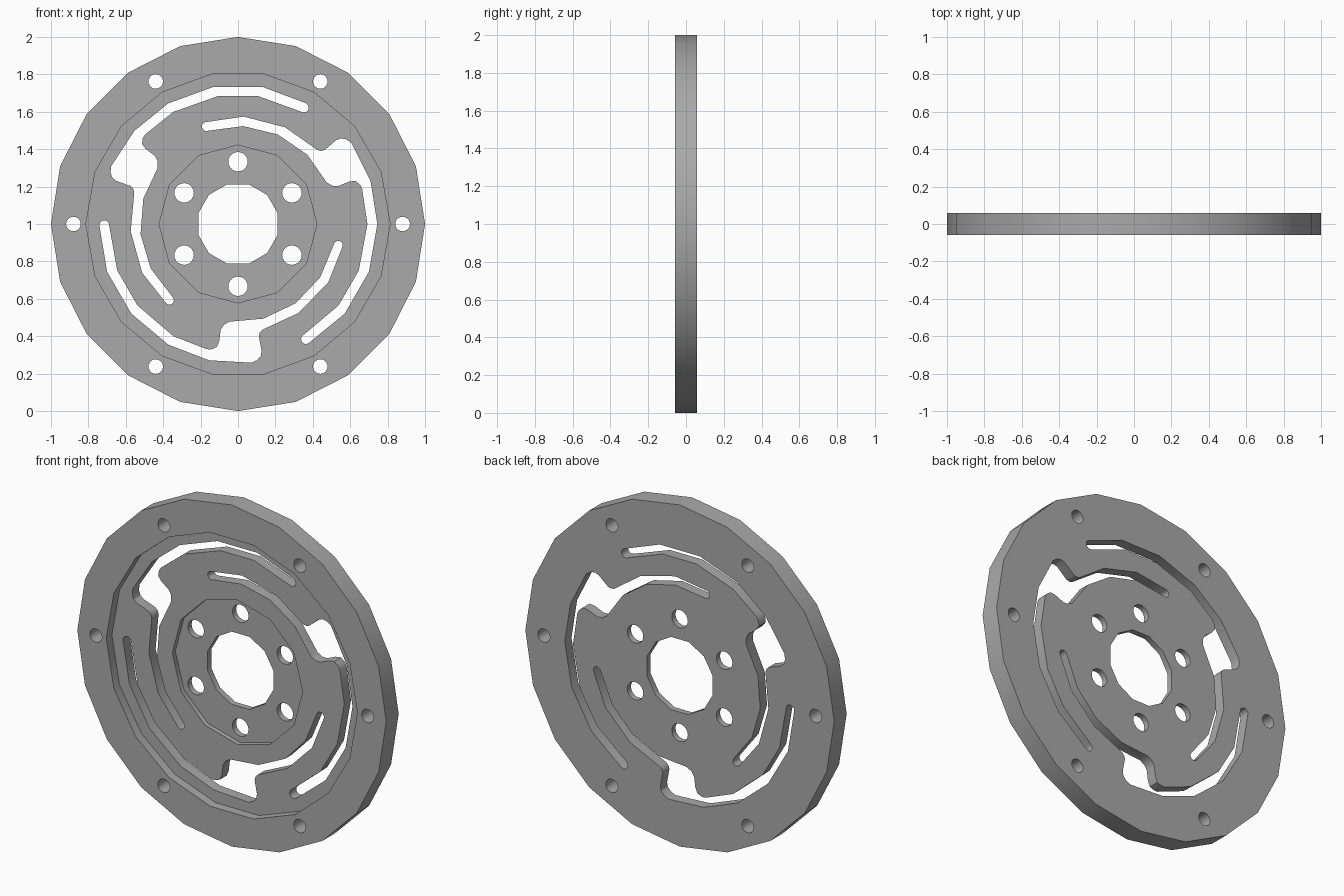
import bpy, bmesh
from math import sin, cos, radians, pi

cube = bpy.data.objects.get("Cube")
if cube:
    bpy.data.objects.remove(cube)

FRONT, BACK = -0.0575, 0.0575
WEB_FACE, HUB_FACE = -0.005, 0.023


def polar(r, deg):
    return r * cos(radians(deg)), r * sin(radians(deg))


def circle(r, sides, phase=0, centre=(0, 0)):
    pts = [polar(r, phase + 360 * i / sides) for i in range(sides)]
    return [(x + centre[0], z + centre[1]) for x, z in pts]


def prisms(name, outlines, y0, y1):
    """One object holding an extruded prism for each (x, z) outline."""
    bm = bmesh.new()
    for outline in outlines:
        verts = [bm.verts.new((x, y0, z + 1)) for x, z in outline]
        face = bm.faces.new(verts)
        ext = bmesh.ops.extrude_face_region(bm, geom=[face])["geom"]
        top = [g for g in ext if isinstance(g, bmesh.types.BMVert)]
        bmesh.ops.translate(bm, verts=top, vec=(0, y1 - y0, 0))
    bmesh.ops.recalc_face_normals(bm, faces=bm.faces)
    mesh = bpy.data.meshes.new(name)
    bm.to_mesh(mesh)
    bm.free()
    obj = bpy.data.objects.new(name, mesh)
    bpy.context.collection.objects.link(obj)
    return obj


def cut(body, cutter):
    cutter.hide_render = True
    mod = body.modifiers.new("cut", "BOOLEAN")
    mod.operation, mod.solver, mod.object = "DIFFERENCE", "EXACT", cutter
    bpy.context.view_layer.objects.active = body
    bpy.ops.object.modifier_apply(modifier=mod.name)
    bpy.data.objects.remove(cutter)


def round_tip(r, deg, radius, start, step):
    """Half-round slot end, swept from one slot edge to the other."""
    cx, cz = polar(r, deg)
    return [(cx + x, cz + z) for x, z in
            (polar(radius, deg + start + step * i) for i in range(7))]


def spring_slot(turn):
    """Outer arc slot, stepped window and inner arc slot as one outline."""
    pts = [polar(0.745, turn + a) for a in (80, 100, 120, 138, 155.5)]
    # Rounded shoulder from the outer arc to the inner arc
    for r, a in ((0.735, 158), (0.715, 159.8), (0.69, 160.5), (0.61, 160.5),
                 (0.592, 161.3), (0.58, 163)):
        pts.append(polar(r, turn + a))
    pts += [polar(0.575, turn + a) for a in (184, 207)]
    pts += round_tip(0.548, turn + 228, 0.024, 0, 30)
    pts += [polar(0.524, turn + a) for a in (207, 186, 165, 145)]
    # Rounded shoulder back out to the outer arc
    for r, a in ((0.545, 142), (0.574, 140.7), (0.634, 140.9),
                 (0.668, 140.2), (0.685, 138), (0.69, 136)):
        pts.append(polar(r, turn + a))
    pts += [polar(0.692, turn + a) for a in (120, 99, 81)]
    pts += round_tip(0.715, turn + 60.5, 0.026, 180, 30)
    return pts


# Main disc with its rim
plate = prisms("slotted_plate", [circle(1, 20, 90)], FRONT, BACK)

# Recessed web and deeper hub face
cut(plate, prisms("web_recess", [circle(0.813, 18)], FRONT - 0.1, WEB_FACE))
cut(plate, prisms("hub_recess", [circle(0.422, 12)], FRONT - 0.1, HUB_FACE))

# Bore, hub holes, rim holes and spring slots
openings = [circle(0.22, 12, 15)]
for i in range(6):
    openings.append(circle(0.052, 20, 0, polar(0.333, 30 + 60 * i)))
    openings.append(circle(0.039, 20, 0, polar(0.88, 60 * i)))
openings += [spring_slot(120 * i) for i in range(3)]
cut(plate, prisms("openings", openings, FRONT - 0.1, BACK + 0.1))

# Grey metal
grey = (0.4, 0.4, 0.4, 1)
mat = bpy.data.materials.new("plain_grey")
mat.use_nodes = True
mat.diffuse_color = grey
mat.node_tree.nodes["Principled BSDF"].inputs["Base Color"].default_value = grey
plate.data.materials.clear()
plate.data.materials.append(mat)

# Smooth curved walls, sharp rims
bpy.ops.object.select_all(action="DESELECT")
plate.select_set(True)
bpy.context.view_layer.objects.active = plate
bpy.ops.object.shade_smooth_by_angle(angle=radians(31))
